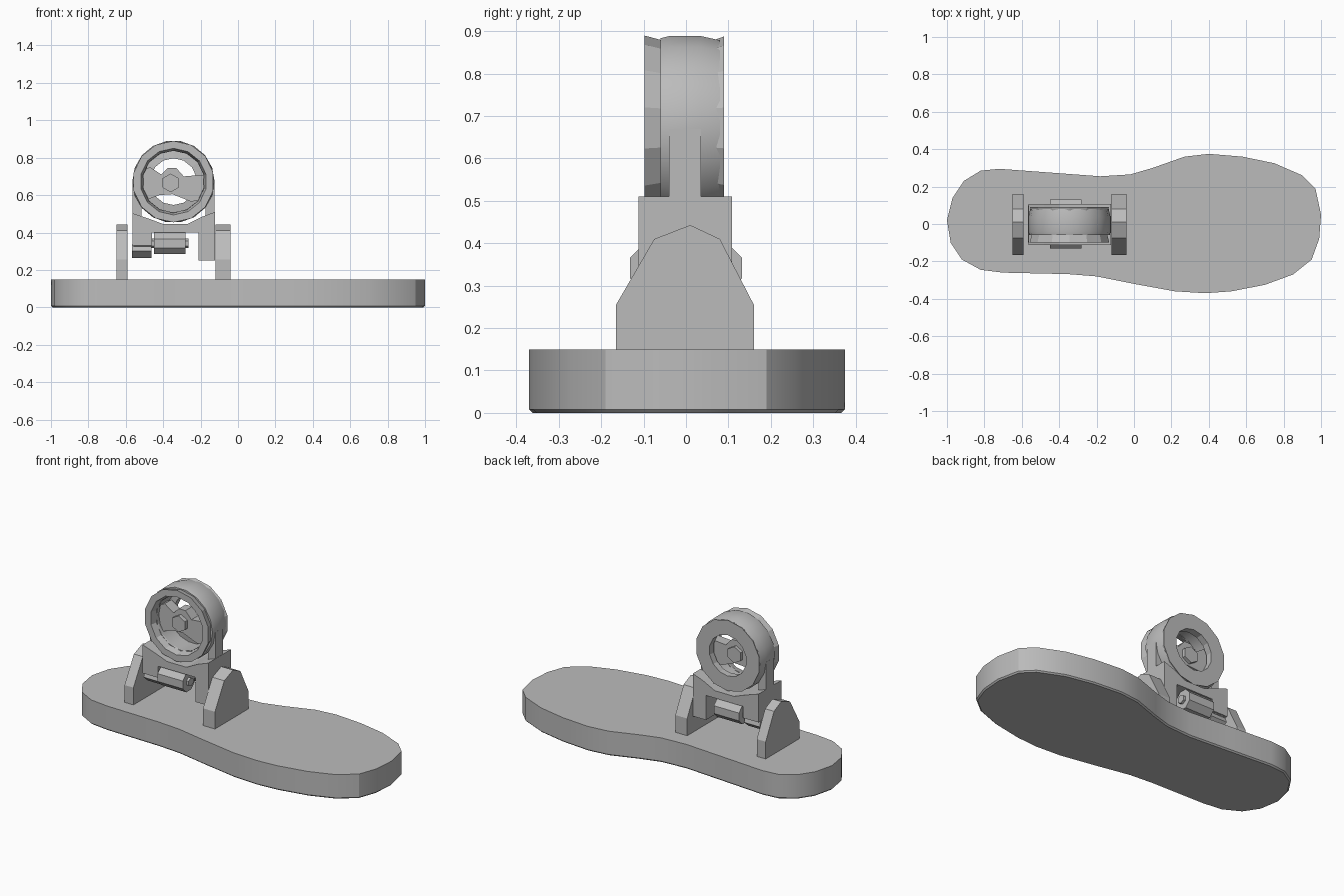
import bpy, bmesh, math
from mathutils import Vector

cube = bpy.data.objects.get("Cube")
if cube:
    bpy.data.objects.remove(cube, do_unlink=True)

grey = bpy.data.materials.new("plain grey")
grey.use_nodes = True
COLOUR = (0.5, 0.5, 0.5, 1)
grey.diffuse_color = COLOUR
grey.node_tree.nodes["Principled BSDF"].inputs["Base Color"].default_value = COLOUR

CX, CZ = -0.345, 0.672   # centre of the ankle ring


def finish(name, bm, smooth=None):
    bmesh.ops.recalc_face_normals(bm, faces=bm.faces)
    mesh = bpy.data.meshes.new(name)
    bm.to_mesh(mesh)
    bm.free()
    mesh.materials.append(grey)
    obj = bpy.data.objects.new(name, mesh)
    bpy.context.collection.objects.link(obj)
    if smooth:
        bpy.ops.object.select_all(action='DESELECT')
        obj.select_set(True)
        bpy.context.view_layer.objects.active = obj
        bpy.ops.object.shade_smooth_by_angle(angle=math.radians(smooth))
    return obj


def prism(name, outline, axis, lo, hi, smooth=None, bevel=0):
    """Extrude a 2D outline along one axis from lo to hi."""
    place = {'x': lambda a, b: (lo, a, b),
             'y': lambda a, b: (a, lo, b),
             'z': lambda a, b: (a, b, lo)}[axis]
    bm = bmesh.new()
    base = bm.faces.new([bm.verts.new(place(a, b)) for a, b in outline])
    rim = list(base.edges)
    out = bmesh.ops.extrude_face_region(bm, geom=[base], use_keep_orig=True)
    top = [g for g in out['geom'] if isinstance(g, bmesh.types.BMVert)]
    shift = Vector([hi - lo if c == axis else 0 for c in 'xyz'])
    bmesh.ops.translate(bm, verts=top, vec=shift)
    if bevel:
        bmesh.ops.bevel(bm, geom=rim, offset=bevel, segments=1, affect='EDGES')
    return finish(name, bm, smooth)


def ring(name, profile, sides, turn=0.0, smooth=None):
    """Turn a closed (radius, y) profile around the ankle ring's axis."""
    bm = bmesh.new()
    loops = []
    for i in range(sides):
        t = 2 * math.pi * (i + turn) / sides
        loops.append([bm.verts.new((CX + r * math.cos(t), y, CZ + r * math.sin(t)))
                      for r, y in profile])
    n = len(profile)
    for i in range(sides):
        a, b = loops[i], loops[(i + 1) % sides]
        for j in range(n):
            k = (j + 1) % n
            bm.faces.new((a[j], a[k], b[k], b[j]))
    return finish(name, bm, smooth)


def polygon(cx, cy, r, sides, turn=0.5):
    return [(cx + r * math.cos(2 * math.pi * (i + turn) / sides),
             cy + r * math.sin(2 * math.pi * (i + turn) / sides)) for i in range(sides)]


# Foot-shaped sole
sole = [(-1, .02), (-.97, .14), (-.91, .23), (-.82, .285), (-.72, .295), (-.45, .275),
        (-.18, .255), (-.02, .265), (.1, .30), (.27, .36), (.4, .375), (.58, .36),
        (.75, .325), (.9, .26), (.97, .19), (1, .05), (.99, -.08), (.95, -.19),
        (.85, -.27), (.7, -.325), (.52, -.36), (.38, -.37), (.22, -.36), (0, -.32),
        (-.2, -.28), (-.35, -.268), (-.7, -.26), (-.82, -.245), (-.92, -.19), (-.98, -.1)]
prism("sole", sole, 'z', 0, 0.15, smooth=30, bevel=0.008)

# Upright brackets at the heel and in front of the ankle
bracket = [(-.165, .148), (.16, .148), (.16, .255), (.08, .41), (.01, .443),
           (-.075, .41), (-.165, .255)]
prism("heel_bracket", bracket, 'x', -0.65, -0.59)
prism("instep_bracket", bracket, 'x', -0.12, -0.04)

# Saddle that carries the ring, with a long leg and a short leg
saddle = [(-.565, .33), (-.46, .33), (-.46, .40), (-.21, .40), (-.21, .25), (-.122, .25),
          (-.122, .51), (-.19, .485), (-.27, .445), (-.40, .445), (-.48, .475), (-.565, .503)]
prism("saddle", saddle, 'y', -0.112, 0.108)

# Ankle ring: broad band with thin flanges on both faces
ring("ring_band", [(.215, -.06), (.22, -.04), (.22, .035), (.21, .08),
                   (.165, .08), (.165, -.06)], 18, smooth=25)
ring("front_flange", [(.218, -.098), (.205, -.05), (.165, -.05), (.178, -.098)], 14, 0.5)
ring("back_flange", [(.205, .06), (.216, .09), (.125, .09), (.125, .05)], 14, 0.5)

# Straight cheeks joining the ring to the saddle
for name, a, b in (("right_cheek", -.565, -.515), ("left_cheek", -.175, -.125)):
    prism(name, [(a, .47), (b, .47), (b, .67), (a, .67)], 'y', -0.04, 0.035)

# Cross web and hub inside the ring
web = [(-.53, .56), (-.42, .60), (-.35, .605), (-.25, .565), (-.17, .58), (-.17, .71),
       (-.29, .70), (-.33, .745), (-.375, .745), (-.41, .71), (-.47, .75), (-.53, .72)]
prism("cross_web", web, 'y', -0.035, 0.03)
prism("hub", polygon(-.36, .665, .05, 6), 'y', -0.06, 0.05)

# Damper drums and their pins, mirrored front and back
for side, word in ((-1, "front"), (1, "back")):
    prism(word + "_drum", polygon(side * .075, .342, .062, 8), 'x', -0.45, -0.28)
    prism(word + "_pin", polygon(side * .075, .342, .026, 6), 'x', -0.56, -0.265)

# Angled foot of the short leg
prism("short_leg_foot", [(-.09, .335), (-.10, .30), (-.06, .265), (.06, .265),
                         (.10, .30), (.09, .335)], 'x', -0.567, -0.462)
